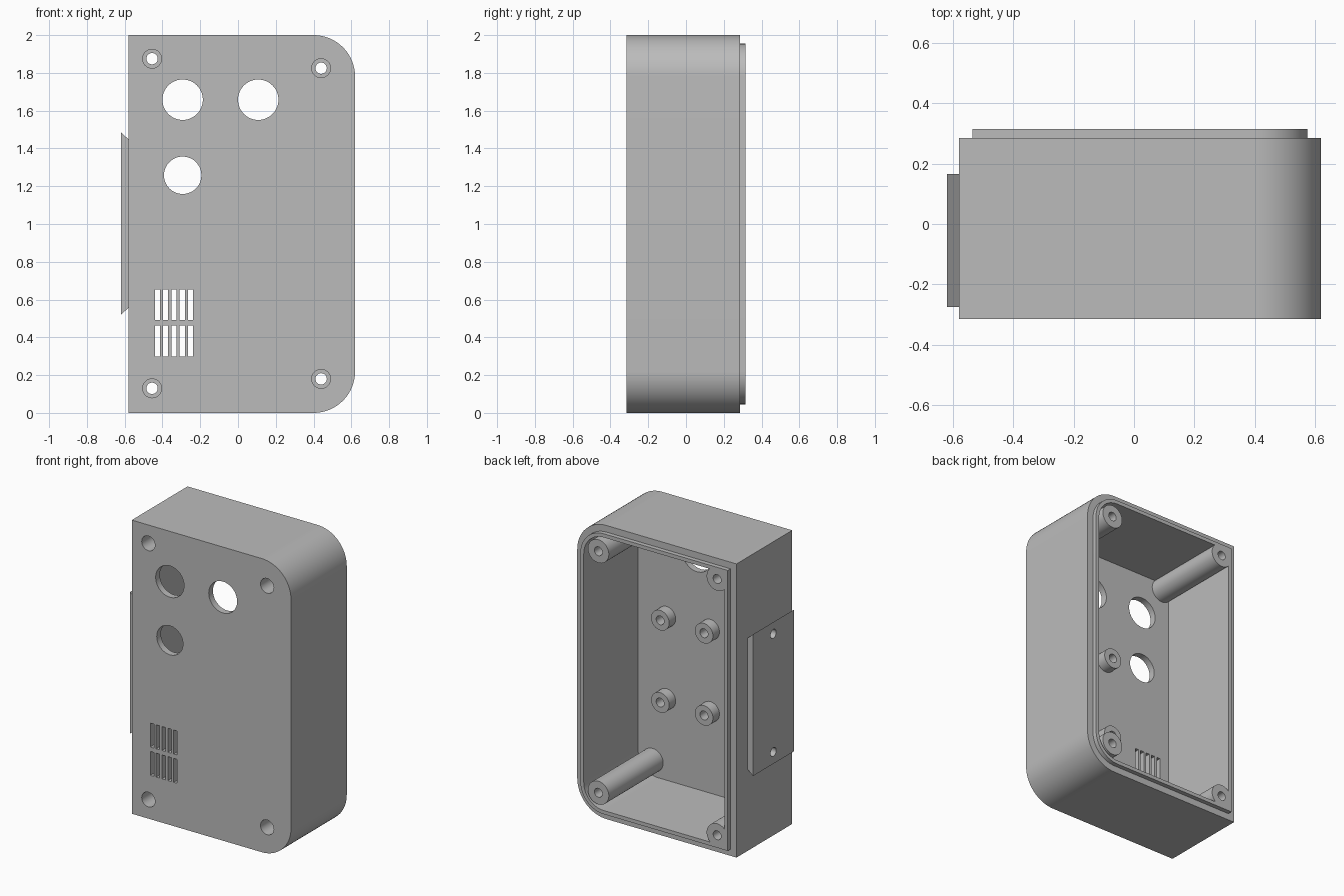
import bpy, bmesh, math
from mathutils import Vector

cube = bpy.data.objects.get("Cube")
if cube:
    bpy.data.objects.remove(cube, do_unlink=True)

grey = bpy.data.materials.new("plain_grey")
grey.use_nodes = True
colour = (0.5, 0.5, 0.5, 1)
grey.diffuse_color = colour
grey.node_tree.nodes["Principled BSDF"].inputs["Base Color"].default_value = colour

FRONT, BACK, LIP = -0.315, 0.285, 0.315
FLOOR = -0.27


def prism(bm, outline, y0, y1):
    """Extrude an (x, z) outline from y0 to y1."""
    face = bm.faces.new([bm.verts.new((x, y0, z)) for x, z in outline])
    new = bmesh.ops.extrude_face_region(bm, geom=[face])["geom"]
    verts = [v for v in new if isinstance(v, bmesh.types.BMVert)]
    bmesh.ops.translate(bm, verts=verts, vec=Vector((0, y1 - y0, 0)))


def circle(x, z, r, n=48):
    return [(x + r * math.cos(2 * math.pi * i / n), z + r * math.sin(2 * math.pi * i / n))
            for i in range(n)]


def box(x, z, w, h):
    return [(x - w/2, z - h/2), (x + w/2, z - h/2), (x + w/2, z + h/2), (x - w/2, z + h/2)]


def case_outline(inset, n=16):
    """Rectangle with its two +x corners rounded."""
    r = 0.22 - inset
    points = [(-0.58 + inset, 2 - inset), (-0.58 + inset, inset)]
    for start, z in ((-math.pi / 2, 0.22), (0, 1.78)):
        for i in range(n + 1):
            a = start + math.pi / 2 * i / n
            points.append((0.4 + r * math.cos(a), z + r * math.sin(a)))
    return points


def make(name, parts):
    """Build one object from (outline, y0, y1) parts that do not touch."""
    bm = bmesh.new()
    for part in parts:
        prism(bm, *part)
    bmesh.ops.recalc_face_normals(bm, faces=bm.faces)
    mesh = bpy.data.meshes.new(name)
    bm.to_mesh(mesh)
    bm.free()
    mesh.materials.append(grey)
    obj = bpy.data.objects.new(name, mesh)
    bpy.context.collection.objects.link(obj)
    return obj


def activate(obj):
    bpy.ops.object.select_all(action='DESELECT')
    obj.select_set(True)
    bpy.context.view_layer.objects.active = obj


def combine(obj, tool, operation):
    activate(obj)
    mod = obj.modifiers.new(tool.name, 'BOOLEAN')
    mod.operation, mod.solver, mod.object = operation, 'EXACT', tool
    bpy.ops.object.modifier_apply(modifier=mod.name)
    bpy.data.objects.remove(tool, do_unlink=True)


# Hollow case with a raised lip around the open back
case = make("case", [(case_outline(0), FRONT, BACK)])
combine(case, make("lip", [(case_outline(0.045), 0.2, LIP)]), 'UNION')
combine(case, make("cavity", [(case_outline(0.07), FLOOR, 0.5)]), 'DIFFERENCE')

# Long screw posts and short board standoffs
screws = [(-0.455, 1.875), (0.44, 1.825), (-0.455, 0.13), (0.44, 0.18)]
mounts = [(x, z) for x in (0.005, 0.335) for z in (0.626, 1.186)]
combine(case, make("posts", [(circle(x, z, 0.079), -0.29, LIP) for x, z in screws]), 'UNION')
combine(case, make("standoffs", [(circle(x, z, 0.068), -0.29, -0.2) for x, z in mounts]), 'UNION')

# Screw holes, counterbores, round openings and vent slots
holes = [(circle(x, z, 0.03), -0.5, 0.5) for x, z in screws]
holes += [(circle(x, z, 0.03), FLOOR, 0) for x, z in mounts]
holes += [(circle(x, z, r), -0.5, -0.2)
          for x, z, r in ((-0.293, 1.658, 0.107), (0.107, 1.658, 0.107), (-0.293, 1.258, 0.099))]
holes += [(box(-0.427 + 0.044 * i, z, 0.027, 0.163), -0.5, -0.2)
          for i in range(5) for z in (0.38, 0.573)]
combine(case, make("holes", holes), 'DIFFERENCE')
combine(case, make("counterbores", [(circle(x, z, 0.05), -0.5, 0) for x, z in screws]), 'DIFFERENCE')

# Dovetail mounting plate on the side, with two blind holes
plate = make("side_plate", [([(-0.62, 0.52), (-0.578, 0.558), (-0.578, 1.447), (-0.62, 1.485)],
                            -0.275, 0.165)])
drill = make("drill", [(circle(0, z, 0.03), -0.1, 0.1) for z in (0.6, 1.405)])
drill.rotation_euler.z = math.pi / 2
drill.location = (-0.6, -0.055, 0)
bpy.context.view_layer.update()
combine(plate, drill, 'DIFFERENCE')

for obj in (case, plate):
    activate(obj)
    bpy.ops.object.shade_smooth_by_angle(angle=math.radians(30))
